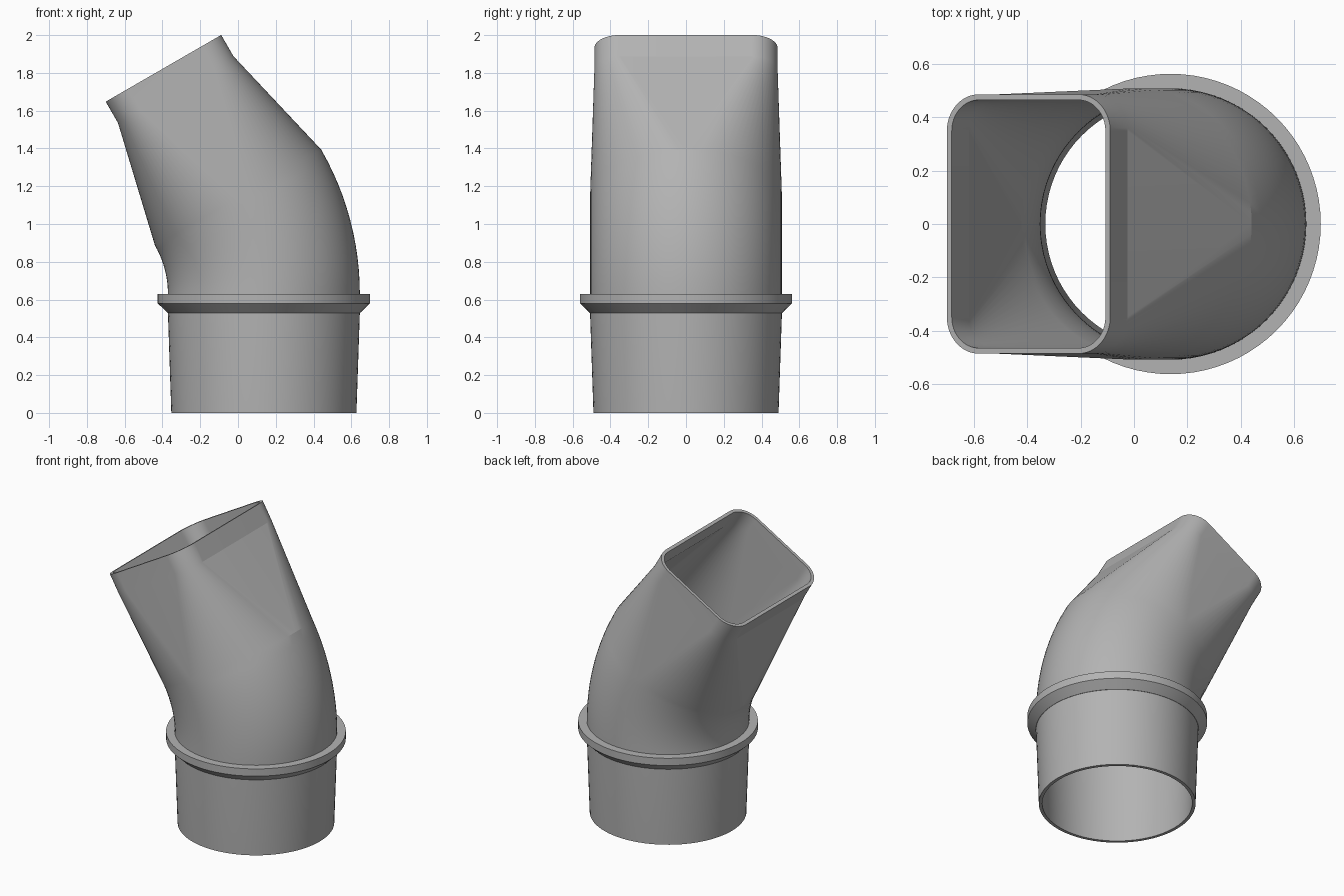
import bpy, bmesh
from math import sin, cos, pi, radians
from mathutils import Vector

cube = bpy.data.objects.get("Cube")
if cube:
    bpy.data.objects.remove(cube, do_unlink=True)

grey = bpy.data.materials.new("plain grey")
grey.use_nodes = True
colour = (0.45, 0.45, 0.45, 1)
grey.diffuse_color = colour
grey.node_tree.nodes["Principled BSDF"].inputs["Base Color"].default_value = colour

STEPS = 20        # segments per quarter turn
WALL = 0.021
BASE_X = 0.137
PIPE_R = 0.508
BEND_R = 1.02
BEND_Z = 0.63
TILT = radians(30)


def section(half_u, half_v, corner):
    """Rounded rectangle; a circle when the corner equals both halves."""
    pts = []
    for q in range(4):
        su = 1 if q in (0, 3) else -1
        sv = 1 if q in (0, 1) else -1
        for i in range(STEPS + 1):
            a = (q + i / STEPS) * pi / 2
            pts.append((su * (half_u - corner) + corner * cos(a),
                        sv * (half_v - corner) + corner * sin(a)))
    return pts


def circle(r):
    return section(r, r, r)


def place(pts, centre, tilt):
    u = Vector((cos(tilt), 0, sin(tilt)))
    v = Vector((0, 1, 0))
    return [centre + u * a + v * b for a, b in pts]


def skin(name, rings):
    """Join consecutive rings, and the last back to the first."""
    bm = bmesh.new()
    loops = [[bm.verts.new(p) for p in ring] for ring in rings]
    for a, b in zip(loops, loops[1:] + loops[:1]):
        n = len(a)
        for i in range(n):
            j = (i + 1) % n
            bm.faces.new((a[i], a[j], b[j], b[i]))
    bmesh.ops.remove_doubles(bm, verts=bm.verts, dist=1e-5)
    bmesh.ops.recalc_face_normals(bm, faces=bm.faces)
    mesh = bpy.data.meshes.new(name)
    bm.to_mesh(mesh)
    bm.free()
    mesh.materials.append(grey)
    obj = bpy.data.objects.new(name, mesh)
    bpy.context.collection.objects.link(obj)
    bpy.ops.object.select_all(action='DESELECT')
    obj.select_set(True)
    bpy.context.view_layer.objects.active = obj
    bpy.ops.object.shade_smooth_by_angle(angle=radians(10))
    return obj


def duct(inset):
    """Tapered socket, bend, round-to-square transition and straight mouth."""
    rings = [place(circle(r - inset), Vector((BASE_X, 0, z)), 0)
             for z, r in ((0, 0.49), (0.53, PIPE_R))]
    for i in range(13):
        a = TILT * i / 12
        centre = Vector((BASE_X - BEND_R * (1 - cos(a)), 0, BEND_Z + BEND_R * sin(a)))
        rings.append(place(circle(PIPE_R - inset), centre, a))
    axis = Vector((-sin(TILT), 0, cos(TILT)))
    mouth = section(0.353 - inset, 0.485 - inset, 0.137 - inset)
    for d in (0.66, 0.79):
        rings.append(place(mouth, centre + axis * d, TILT))
    return rings


# Hollow duct body: outer skin up, inner skin back down
skin("duct_body", duct(0) + duct(WALL)[::-1])

# Stop collar with a chamfered underside
collar = ((0.5, 0.53), (0.51, 0.53), (0.562, 0.58), (0.562, 0.63), (0.5, 0.63))
skin("stop_collar", [place(circle(r), Vector((BASE_X, 0, z)), 0) for r, z in collar])
